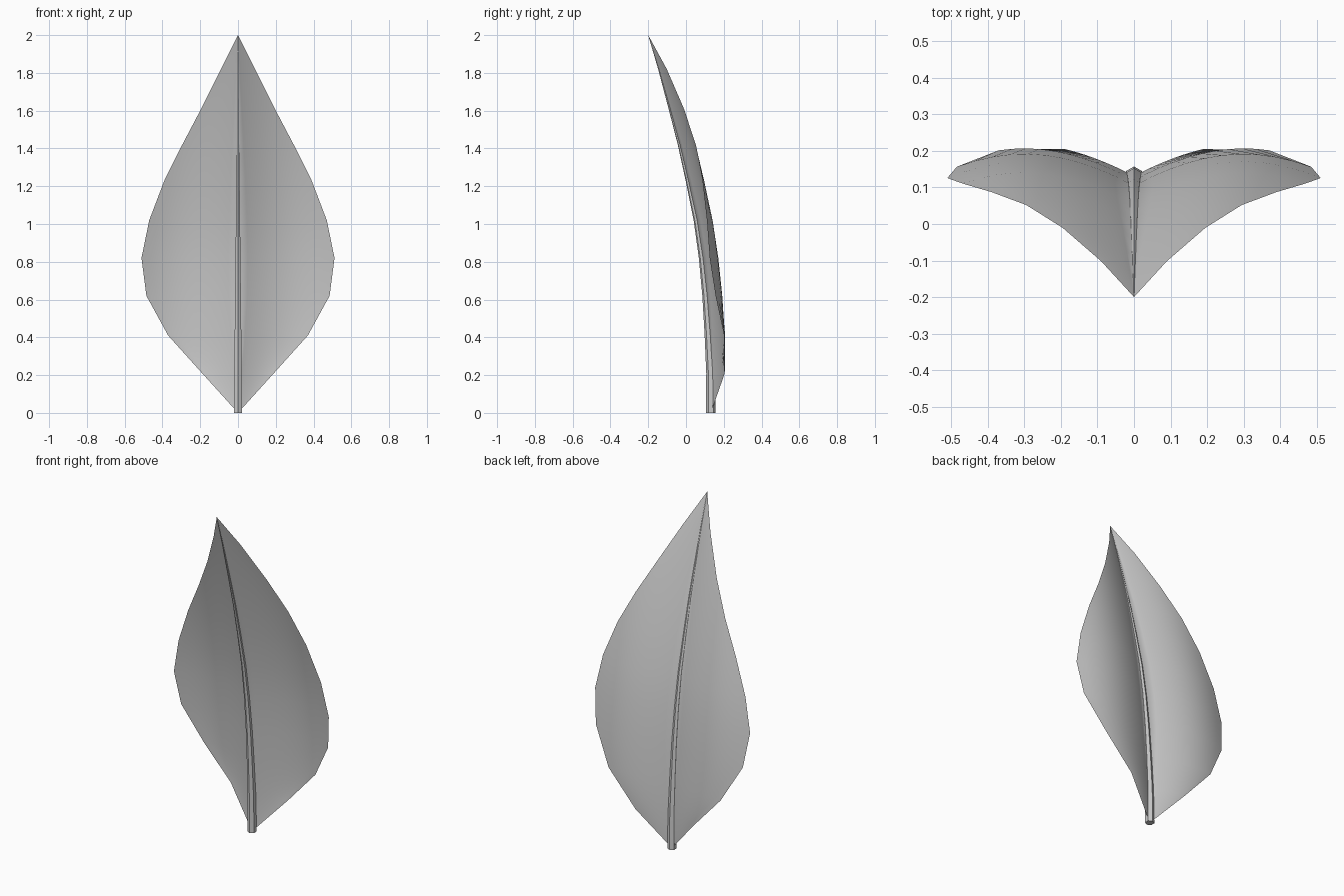
import bpy, bmesh
from math import sin, cos, pi

if "Cube" in bpy.data.objects:
    bpy.data.objects.remove(bpy.data.objects["Cube"])

# rows up the leaf: height, half width, depth of the centre line
ROWS = [(0.0, 0.0, 0.132), (0.21, 0.19, 0.130), (0.41, 0.37, 0.119),
        (0.62, 0.485, 0.104), (0.82, 0.511, 0.083), (1.02, 0.47, 0.053),
        (1.23, 0.39, 0.008), (1.42, 0.295, -0.036), (1.61, 0.195, -0.087),
        (1.82, 0.09, -0.145), (2.0, 0.0, -0.2)]
COLS = 10


def finish(name, bm, angle):
    bmesh.ops.remove_doubles(bm, verts=bm.verts, dist=1e-5)
    bmesh.ops.recalc_face_normals(bm, faces=bm.faces)
    me = bpy.data.meshes.new(name)
    bm.to_mesh(me)
    bm.free()
    ob = bpy.data.objects.new(name, me)
    bpy.context.collection.objects.link(ob)
    bpy.ops.object.select_all(action='DESELECT')
    ob.select_set(True)
    bpy.context.view_layer.objects.active = ob
    bpy.ops.object.shade_smooth_by_angle(angle=angle)
    return ob


def bridge(bm, rings, closed):
    for a, b in zip(rings, rings[1:]):
        n = len(a)
        for i in range(n if closed else n - 1):
            j = (i + 1) % n
            bm.faces.new((a[i], a[j], b[j], b[i]))


# blade: one thin sheet, each half arched backward
bm = bmesh.new()
rings = []
for z, w, y in ROWS:
    xs = [w * i / COLS for i in range(-COLS, COLS + 1)]
    rings.append([bm.verts.new((x, y + 0.088 * sin(pi * min(abs(x) / 0.6, 1)) ** 0.9, z))
                  for x in xs])
bridge(bm, rings, False)
finish("leaf_blade", bm, pi / 3)

# midrib: six-sided stem tapering to the tip
bm = bmesh.new()
rings = []
for z, w, y in ROWS:
    r = 0.025 * (1 - z / 2) + 0.0004
    rings.append([bm.verts.new((r * sin(k * pi / 3), y + r * cos(k * pi / 3), z))
                  for k in range(6)])
bridge(bm, rings, True)
bm.faces.new(rings[0])
bm.faces.new(rings[-1])
finish("midrib", bm, pi / 6)
